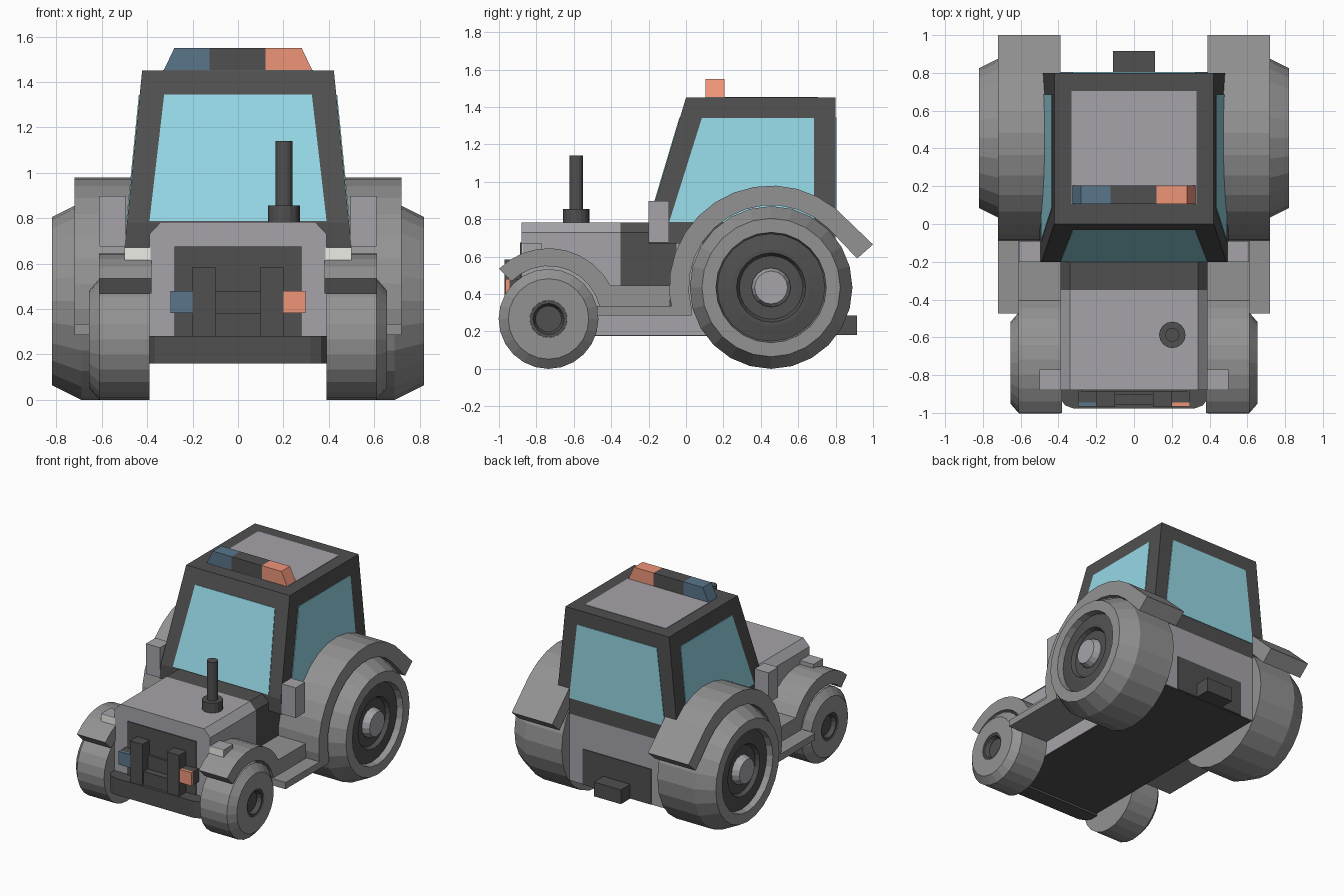
import bpy, bmesh
from math import cos, sin, pi, radians

if "Cube" in bpy.data.objects:
    bpy.data.objects.remove(bpy.data.objects["Cube"])


def material(name, r, g, b):
    m = bpy.data.materials.new(name)
    m.diffuse_color = (r, g, b, 1)
    m.use_nodes = True
    m.node_tree.nodes["Principled BSDF"].inputs["Base Color"].default_value = m.diffuse_color
    return m


LIGHT = material("light_grey", 0.38, 0.37, 0.40)
MID = material("mid_grey", 0.29, 0.29, 0.29)
DARK = material("dark_grey", 0.08, 0.08, 0.08)
GLASS = material("glass", 0.30, 0.68, 0.78)
BLUE = material("blue_lamp", 0.10, 0.18, 0.26)
ORANGE = material("orange_lamp", 0.85, 0.30, 0.19)
WHITE = material("white_lamp", 0.85, 0.85, 0.80)


def finish(name, bm, mat, mirror=False):
    bmesh.ops.remove_doubles(bm, verts=bm.verts, dist=1e-5)
    bmesh.ops.recalc_face_normals(bm, faces=bm.faces)
    me = bpy.data.meshes.new(name)
    bm.to_mesh(me)
    bm.free()
    me.materials.append(mat)
    ob = bpy.data.objects.new(name, me)
    bpy.context.collection.objects.link(ob)
    if mirror:
        ob.modifiers.new("Mirror", 'MIRROR').use_mirror_merge = False
    return ob


def solid(name, a, b, mat, mirror=False):
    """Closed solid joining two matching loops of 3D points."""
    bm = bmesh.new()
    va, vb = [bm.verts.new(p) for p in a], [bm.verts.new(p) for p in b]
    bm.faces.new(va)
    bm.faces.new(vb)
    for i in range(len(a)):
        j = (i + 1) % len(a)
        bm.faces.new((va[i], va[j], vb[j], vb[i]))
    return finish(name, bm, mat, mirror)


def side_prism(name, yz, x0, x1, mat, mirror=False):
    return solid(name, [(x0, y, z) for y, z in yz], [(x1, y, z) for y, z in yz], mat, mirror)


def front_prism(name, xz, y0, y1, mat, mirror=False):
    return solid(name, [(x, y0, z) for x, z in xz], [(x, y1, z) for x, z in xz], mat, mirror)


def box(name, x0, x1, y0, y1, z0, z1, mat, mirror=False):
    return side_prism(name, [(y0, z0), (y1, z0), (y1, z1), (y0, z1)], x0, x1, mat, mirror)


def lathe(name, profile, place, n, mat, mirror=False):
    """Revolve (radius, height) points; place maps (u, v, height) to 3D."""
    bm = bmesh.new()
    rings = [[bm.verts.new(place(r * cos(2 * pi * i / n), r * sin(2 * pi * i / n), h))
              for i in range(n)] for r, h in profile]
    for a, b in zip(rings, rings[1:]):
        for i in range(n):
            j = (i + 1) % n
            bm.faces.new((a[i], a[j], b[j], b[i]))
    bmesh.ops.dissolve_degenerate(bm, edges=bm.edges, dist=1e-6)
    return finish(name, bm, mat, mirror)


def arc(cy, cz, r, a0, a1, n):
    return [(cy + r * cos(radians(a0 + (a1 - a0) * i / n)),
             cz + r * sin(radians(a0 + (a1 - a0) * i / n))) for i in range(n + 1)]


# wheels
def axle(cy, cz):
    return lambda u, v, h: (h, cy + v, cz - u)


rear, front = axle(0.455, 0.435), axle(-0.735, 0.267)
lathe("rear_tyre", [(0, 0.39), (0.435, 0.39), (0.435, 0.69), (0.37, 0.82), (0.295, 0.82),
                    (0.285, 0.76), (0, 0.76)], rear, 24, MID, True)
lathe("rear_rim", [(0.29, 0.74), (0.29, 0.775), (0.205, 0.79), (0.185, 0.79), (0.17, 0.763),
                   (0, 0.763)], rear, 24, DARK, True)
lathe("rear_hub", [(0, 0.74), (0.105, 0.74), (0.105, 0.775), (0.088, 0.815), (0, 0.815)],
      rear, 16, LIGHT, True)
lathe("front_tyre", [(0, 0.39), (0.267, 0.39), (0.267, 0.61), (0.215, 0.655), (0.10, 0.655),
                     (0.10, 0.615), (0, 0.615)], front, 24, MID, True)
lathe("front_hub", [(0, 0.60), (0.10, 0.60), (0.10, 0.65), (0.083, 0.65), (0.07, 0.62),
                    (0, 0.62)], front, 16, DARK, True)

# fenders and steps
side_prism("front_fender", arc(-0.735, 0.27, 0.375, 135, 28, 9)
           + [(-0.085, 0.445), (-0.085, 0.335)]
           + arc(-0.735, 0.27, 0.28, 13.5, 135, 9), 0.38, 0.612, MID, True)
side_prism("rear_fender", arc(0.455, 0.435, 0.545, 196, 51, 12)
           + [(1.0, 0.665), (0.915, 0.59)]
           + arc(0.455, 0.435, 0.44, 46, 196, 12), 0.39, 0.72, MID, True)
box("step", 0.38, 0.72, -0.475, 0.03, 0.285, 0.335, MID, True)
box("fender_lamp_housing", 0.385, 0.50, -0.875, -0.77, 0.60, 0.67, LIGHT, True)
box("fender_lamp", 0.385, 0.50, -0.88, -0.874, 0.615, 0.67, WHITE, True)

# chassis, hood and lower body
box("chassis", -0.39, 0.39, -0.88, 0.80, 0.18, 0.29, LIGHT)
box("underside_panel", -0.385, 0.385, -0.88, 0.795, 0.176, 0.182, DARK)
hood = [(-0.39, 0.28), (0.39, 0.28), (0.39, 0.73), (0.34, 0.783), (-0.34, 0.783), (-0.39, 0.73)]
front_prism("hood", hood, -0.88, -0.35, LIGHT)
front_prism("hood_rear", hood, -0.35, -0.05, DARK)
box("rear_body", -0.39, 0.39, -0.05, 0.80, 0.28, 0.67, LIGHT)
box("rear_panel", -0.28, 0.28, 0.79, 0.806, 0.18, 0.44, DARK)
box("hitch", -0.11, 0.11, 0.80, 0.915, 0.18, 0.285, DARK)

# grille and bumper
plan = [(-0.39, -0.86), (-0.39, -0.925), (-0.365, -0.96), (-0.32, -0.977),
        (0.32, -0.977), (0.365, -0.96), (0.39, -0.925), (0.39, -0.86)]
solid("front_bumper", [(x, y, 0.16) for x, y in plan], [(x, y, 0.282) for x, y in plan], DARK)
box("grille_panel", -0.28, 0.28, -0.888, -0.86, 0.28, 0.675, DARK)
box("grille_post", 0.10, 0.20, -0.97, -0.88, 0.28, 0.585, DARK, True)
box("grille_lower_block", -0.10, 0.10, -0.955, -0.88, 0.28, 0.38, DARK)
box("grille_upper_block", -0.10, 0.10, -0.905, -0.88, 0.38, 0.48, DARK)
box("headlamp_housing", 0.20, 0.297, -0.945, -0.88, 0.383, 0.48, DARK, True)
box("left_headlamp", -0.297, -0.20, -0.965, -0.945, 0.383, 0.48, BLUE)
box("right_headlamp", 0.20, 0.297, -0.965, -0.945, 0.383, 0.48, ORANGE)

# exhaust
lathe("exhaust", [(0, 0.77), (0.07, 0.77), (0.07, 0.855), (0.037, 0.855), (0.037, 1.14), (0, 1.14)],
      lambda u, v, h: (0.203 + u, -0.587 + v, h), 16, DARK)


# cab
def half_width(z):
    return 0.50 - (z - 0.67) * 0.1


def slope_y(z):
    return (z - 1.45) * 0.2 / 0.67


cab = [(-0.20, 0.67), (-0.20, 0.78), (0, 1.45), (0.80, 1.45), (0.80, 0.67)]
solid("cab", [(-half_width(z), y, z) for y, z in cab],
      [(half_width(z), y, z) for y, z in cab], DARK)

# windows lie almost flush on the cab faces
side = [(-0.09, 0.785), (0.085, 1.342), (0.685, 1.342), (0.685, 0.785)]
solid("side_window", [(half_width(z) - 0.01, y, z) for y, z in side],
      [(half_width(z) + 0.004, y, z) for y, z in side], GLASS, True)
pane = [(-0.39, 0.787), (0.39, 0.787), (0.325, 1.345), (-0.325, 1.345)]
solid("windshield", [(x, slope_y(z) - 0.004, z) for x, z in pane],
      [(x, slope_y(z) + 0.01, z) for x, z in pane], GLASS)
front_prism("rear_window", pane, 0.79, 0.804, GLASS)
box("roof_panel", -0.33, 0.33, 0.105, 0.705, 1.44, 1.453, LIGHT)
box("side_marker", 0.495, 0.61, -0.20, -0.09, 0.675, 0.897, LIGHT, True)

# roof light bar
for name, b0, b1, t0, t1, mat in (("light_bar_left", -0.328, -0.125, -0.28, -0.125, BLUE),
                                  ("light_bar_middle", -0.125, 0.12, -0.125, 0.12, DARK),
                                  ("light_bar_right", 0.12, 0.328, 0.12, 0.28, ORANGE)):
    front_prism(name, [(b0, 1.449), (b1, 1.449), (t1, 1.55), (t0, 1.55)], 0.105, 0.205, mat)
